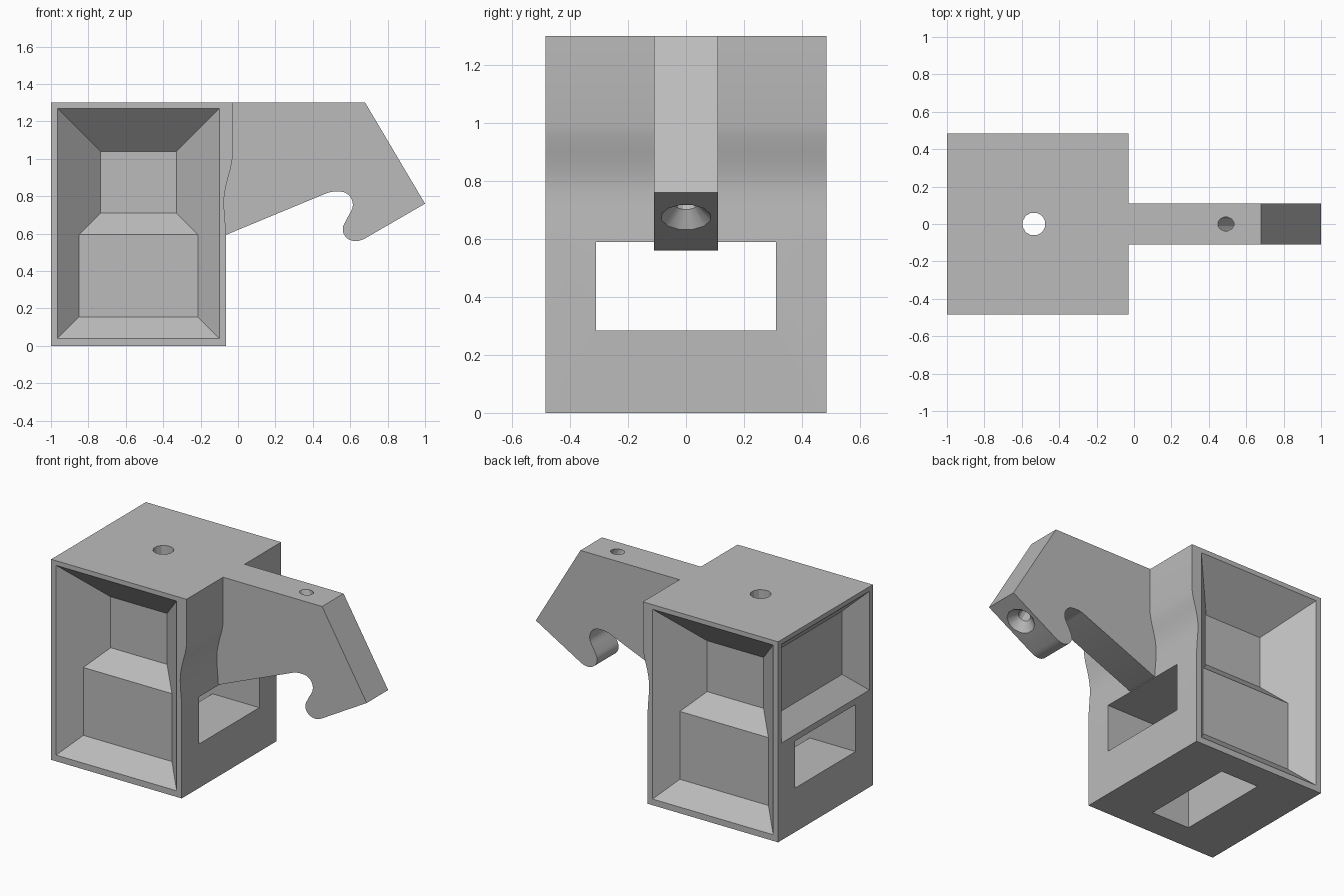
import bpy, bmesh, math
from mathutils import Vector

cube = bpy.data.objects.get("Cube")
if cube:
    bpy.data.objects.remove(cube, do_unlink=True)

HALF = 0.485      # half depth of the housing
STEP = 0.115      # depth of one 45 degree pocket step

grey = bpy.data.materials.new("plain_grey")
grey.use_nodes = True
colour = (0.5, 0.5, 0.5, 1)
grey.diffuse_color = colour
grey.node_tree.nodes["Principled BSDF"].inputs["Base Color"].default_value = colour


def loft(name, rings):
    """Closed solid skinned through rings of equal length."""
    bm = bmesh.new()
    loops = [[bm.verts.new(p) for p in ring] for ring in rings]
    n = len(loops[0])
    for a, b in zip(loops, loops[1:]):
        for i in range(n):
            j = (i + 1) % n
            bm.faces.new((a[i], a[j], b[j], b[i]))
    bm.faces.new(loops[0])
    bm.faces.new(loops[-1])
    bmesh.ops.recalc_face_normals(bm, faces=bm.faces)
    mesh = bpy.data.meshes.new(name)
    bm.to_mesh(mesh)
    bm.free()
    mesh.materials.append(grey)
    obj = bpy.data.objects.new(name, mesh)
    bpy.context.collection.objects.link(obj)
    return obj


def extrude_profile(name, profile, half):
    return loft(name, [[(x, y, z) for x, z in profile] for y in (-half, half)])


def box(name, lo, hi):
    return loft(name, [[(lo[0], lo[1], z), (hi[0], lo[1], z),
                        (hi[0], hi[1], z), (lo[0], hi[1], z)] for z in (lo[2], hi[2])])


def pocket(name, u0, u1, v0, v1, start, place):
    """45 degree tapered cutter; place maps (u, v, depth) to a point."""
    rings = []
    for depth, inset in ((-0.05, 0), (0, 0), (STEP, STEP)):
        a, b, c, d = u0 + inset, u1 - inset, v0 + inset, v1 - inset
        rings.append([place(u, v, start + depth) for u, v in ((a, c), (b, c), (b, d), (a, d))])
    return loft(name, rings)


def bore(name, origin, tilt, stations, sides=12):
    """Round cutter along a tilted downward axis; stations are (distance, radius)."""
    axis = Vector((math.sin(tilt), 0, -math.cos(tilt)))
    across = Vector((math.cos(tilt), 0, math.sin(tilt)))
    side = Vector((0, 1, 0))
    angles = [2 * math.pi * (i + 0.5) / sides for i in range(sides)]
    return loft(name, [[Vector(origin) + axis * t + (across * math.cos(a) + side * math.sin(a)) * r
                        for a in angles] for t, r in stations])


def smooth_path(pts, steps=4):
    """Catmull-Rom curve through the inner points."""
    out = []
    p = [Vector(q) for q in pts]
    for a, b, c, d in zip(p, p[1:], p[2:], p[3:]):
        for k in range(steps):
            t = k / steps
            out.append(0.5 * (2 * b + (c - a) * t + (2 * a - 5 * b + 4 * c - d) * t * t
                              + (3 * b - a - 3 * c + d) * t ** 3))
    return out + [p[-2]]


def combine(target, tool, operation):
    mod = target.modifiers.new(tool.name, 'BOOLEAN')
    mod.operation = operation
    mod.solver = 'EXACT'
    mod.object = tool
    bpy.context.view_layer.objects.active = target
    bpy.ops.object.modifier_apply(modifier=mod.name)
    bpy.data.objects.remove(tool, do_unlink=True)


# Housing with a softly waisted wall on the arm side
waist = smooth_path([(-0.03, 1.2), (-0.03, 1.0), (-0.063, 0.86), (-0.075, 0.76),
                     (-0.064, 0.59), (-0.064, 0.4)], 3)
body = extrude_profile("hook_housing", [(-1, 0), (-1, 1.3), (-0.03, 1.3)]
                       + [tuple(p) for p in waist] + [(-0.064, 0)], HALF)

# Arm with rounded hook notch
notch = smooth_path([(0.76, 0.62), (0.675, 0.572), (0.62, 0.56), (0.575, 0.583),
                     (0.56, 0.628), (0.582, 0.68), (0.612, 0.738), (0.607, 0.786),
                     (0.575, 0.818), (0.53, 0.825), (0.478, 0.818), (0.4, 0.786)])
arm = extrude_profile("hook_arm", [(-0.2, 1.3), (0.68, 1.3), (1, 0.76)]
                      + [tuple(p) for p in notch] + [(-0.06, 0.595), (-0.2, 0.595)], 0.11)
combine(body, arm, 'UNION')

# Stepped pockets in the front and back
for s in (-1, 1):
    def place(u, v, d, s=s):
        return (u, s * (HALF - d), v)
    combine(body, pocket("outer_pocket", -0.965, -0.1, 0.04, 1.27, 0, place), 'DIFFERENCE')
    combine(body, pocket("inner_pocket", -0.85, -0.215, 0.595, 1.155, STEP, place), 'DIFFERENCE')

# Shallow pocket on the side away from the arm
combine(body, pocket("side_pocket", -0.45, 0.45, 0.63, 1.27, 0,
                     lambda u, v, d: (-1 + d, u, v)), 'DIFFERENCE')

# Cross tunnel and slot in the underside
combine(body, box("tunnel", (-1.2, -0.31, 0.285), (0.3, 0.31, 0.59)), 'DIFFERENCE')
combine(body, box("bottom_slot", (-0.67, -0.31, -0.1), (-0.4, 0.31, 0.4)), 'DIFFERENCE')

# Vertical bolt hole, and slanted countersunk screw hole through the arm
combine(body, bore("bolt_hole", (-0.535, 0, 1.3), 0, [(-0.1, 0.062), (0.9, 0.062)]), 'DIFFERENCE')
combine(body, bore("screw_hole", (0.491, 0, 1.3), math.radians(30),
                   [(-0.1, 0.038), (0.67, 0.038), (0.722, 0.087), (0.8, 0.087)]), 'DIFFERENCE')

bpy.ops.object.select_all(action='DESELECT')
body.select_set(True)
bpy.context.view_layer.objects.active = body
bpy.ops.object.shade_smooth_by_angle(angle=math.radians(28))
